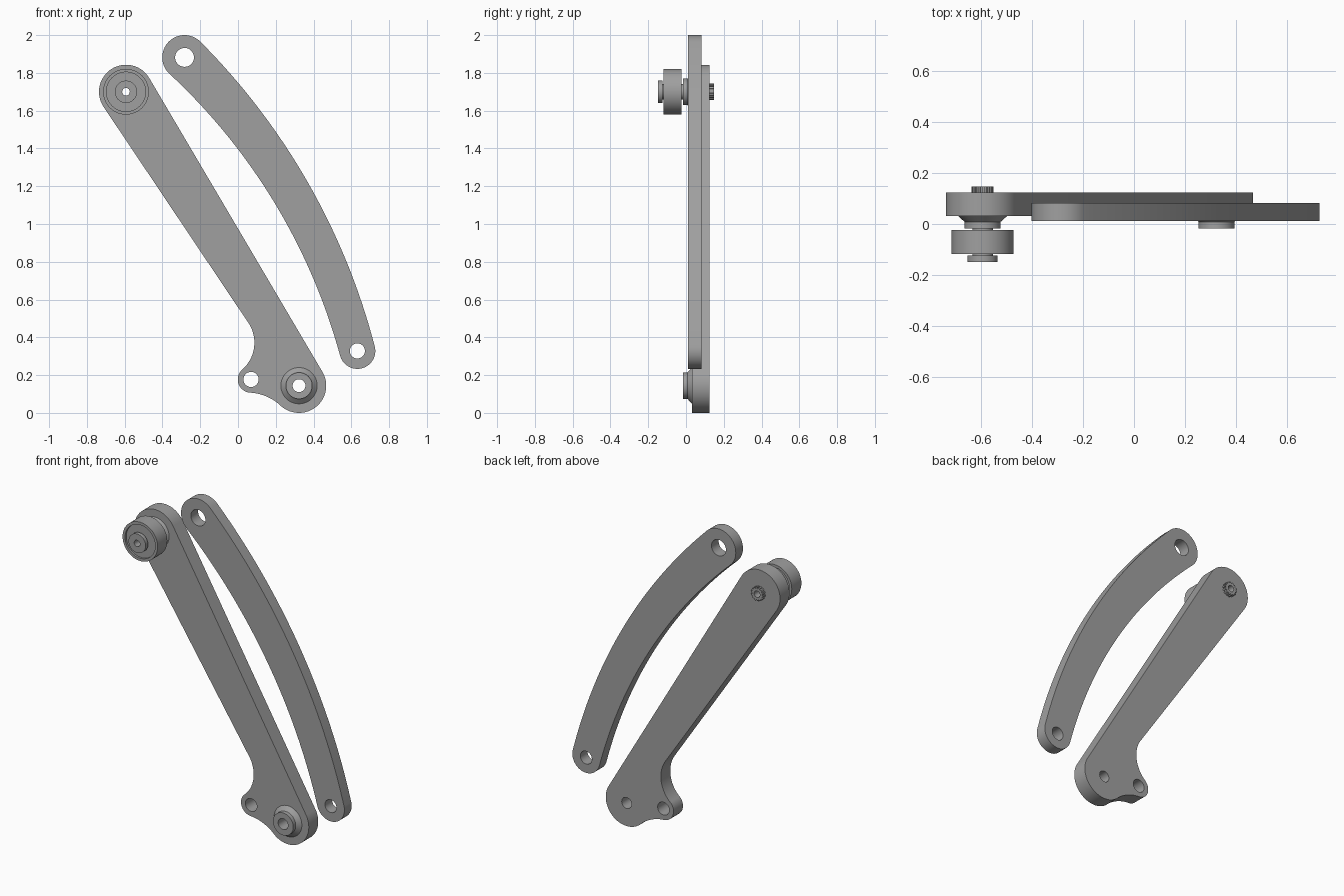
import bpy, bmesh
from math import sin, cos, radians, atan, pi
from mathutils import Vector

cube = bpy.data.objects.get("Cube")
if cube:
    bpy.data.objects.remove(cube, do_unlink=True)

steel = bpy.data.materials.new("grey steel")
steel.use_nodes = True
GREY = (0.35, 0.35, 0.35, 1)
steel.diffuse_color = GREY
steel.node_tree.nodes["Principled BSDF"].inputs["Base Color"].default_value = GREY


def arc(c, r, a0, a1, n=32):
    """Points on a circle from angle a0 to a1 in degrees."""
    angles = [radians(a0 + (a1 - a0) * i / n) for i in range(n + 1)]
    return [Vector((c[0] + r * cos(a), c[1] + r * sin(a))) for a in angles]


def bow(p, q, sag, n=32):
    """Inner points of a circular arc from p to q, bulging left by sag."""
    chord = q - p
    half = chord.length / 2
    left = Vector((-chord.y, chord.x)).normalized()
    turn = 2 * atan(sag / half)
    radius = half / sin(turn)
    centre = (p + q) / 2 + left * (sag - radius)
    out = []
    for i in range(1, n):
        a = turn * (1 - 2 * i / n)
        out.append(centre + radius * (left * cos(a) - chord.normalized() * sin(a)))
    return out


def finish(ob):
    ob.data.materials.clear()
    ob.data.materials.append(steel)
    bpy.ops.object.select_all(action='DESELECT')
    ob.select_set(True)
    bpy.context.view_layer.objects.active = ob
    bpy.ops.object.shade_smooth_by_angle(angle=radians(30))


def new_mesh(name, bm):
    bmesh.ops.remove_doubles(bm, verts=bm.verts, dist=1e-5)
    bmesh.ops.recalc_face_normals(bm, faces=bm.faces)
    me = bpy.data.meshes.new(name)
    bm.to_mesh(me)
    bm.free()
    ob = bpy.data.objects.new(name, me)
    bpy.context.collection.objects.link(ob)
    finish(ob)


def plate(name, outline, holes, y0, y1):
    """Flat plate in the xz plane, pierced by round holes (centre, radius)."""
    cu = bpy.data.curves.new(name + " profile", 'CURVE')
    cu.dimensions = '2D'
    cu.fill_mode = 'BOTH'
    cu.extrude = (y1 - y0) / 2
    for loop in [outline] + [arc(c, r, 0, 360, 40)[:-1] for c, r in holes]:
        sp = cu.splines.new('POLY')
        sp.points.add(len(loop) - 1)
        for pt, v in zip(sp.points, loop):
            pt.co = (v.x, v.y, 0, 1)
        sp.use_cyclic_u = True
    helper = bpy.data.objects.new(name + " profile", cu)
    bpy.context.collection.objects.link(helper)
    bpy.context.view_layer.update()
    bm = bmesh.new()
    bm.from_mesh(helper.to_mesh())
    helper.to_mesh_clear()
    bpy.data.objects.remove(helper)
    bpy.data.curves.remove(cu)
    for v in bm.verts:
        x, z, d = v.co
        v.co = (x, (y0 + y1) / 2 + d, z)
    new_mesh(name, bm)


def lathe(name, c, profile, n=64):
    """Ring turned about the y axis from a closed (radius, y) profile."""
    bm = bmesh.new()
    rings = []
    for i in range(n):
        a = 2 * pi * i / n
        rings.append([bm.verts.new((c[0] + r * cos(a), y, c[1] + r * sin(a)))
                      for r, y in profile])
    m = len(profile)
    for i in range(n):
        a, b = rings[i], rings[(i + 1) % n]
        for j in range(m):
            k = (j + 1) % m
            bm.faces.new((a[j], a[k], b[k], b[j]))
    new_mesh(name, bm)


# Straight arm with a side lug at its foot
TOP, FOOT, LUG = (-0.593, 1.70), (0.323, 0.144), (0.069, 0.177)
head = arc(TOP, 0.143, 30.5, 213.9)
throat = Vector((0.05, 0.484))
lug = arc(LUG, 0.07, 130, 268)
heel = arc(FOOT, 0.144, 230, 390.5)
outline = (head + [throat] + bow(throat, lug[0], 0.049) + lug
           + bow(lug[-1], heel[0], 0.016) + heel)
plate("straight_arm", outline, [(TOP, 0.02), (FOOT, 0.034), (LUG, 0.04)], 0.031, 0.124)

# Curved link
HIGH, LOW = (-0.283, 1.882), (0.632, 0.328)
upper = arc(HIGH, 0.118, 45, 227)
lower = arc(LOW, 0.095, 194, 374.6)
outline = upper + bow(upper[-1], lower[0], 0.122) + lower + bow(lower[-1], upper[0], -0.124)
plate("curved_link", outline, [(HIGH, 0.05), (LOW, 0.04)], 0.011, 0.082)

# Conical bosses on the arm's front face
for name, c, bore in (("upper_boss", TOP, 0.02), ("lower_boss", FOOT, 0.034)):
    lathe(name, c, [(bore, 0.031), (0.096, 0.031), (0.07, 0.008),
                    (0.07, -0.017), (bore, -0.017)])

# Roller with a shallow recess in each face
lathe("roller", TOP, [(0.035, -0.035), (0.104, -0.035), (0.104, -0.023), (0.121, -0.023),
                      (0.121, -0.118), (0.104, -0.118), (0.104, -0.106), (0.035, -0.106)])

# Hollow axle pin with a flat head
lathe("axle_pin", TOP, [(0.02, -0.015), (0.04, -0.015), (0.04, -0.124), (0.059, -0.124),
                        (0.059, -0.148), (0.02, -0.148)])

# Splined pin end behind the arm
TEETH = 14
spline = []
for i in range(TEETH):
    a = 360 / TEETH * i
    spline += arc(TOP, 0.043, a, a + 13, 1) + arc(TOP, 0.036, a + 14, a + 25, 1)
plate("splined_pin_end", spline, [(TOP, 0.02)], 0.122, 0.147)
